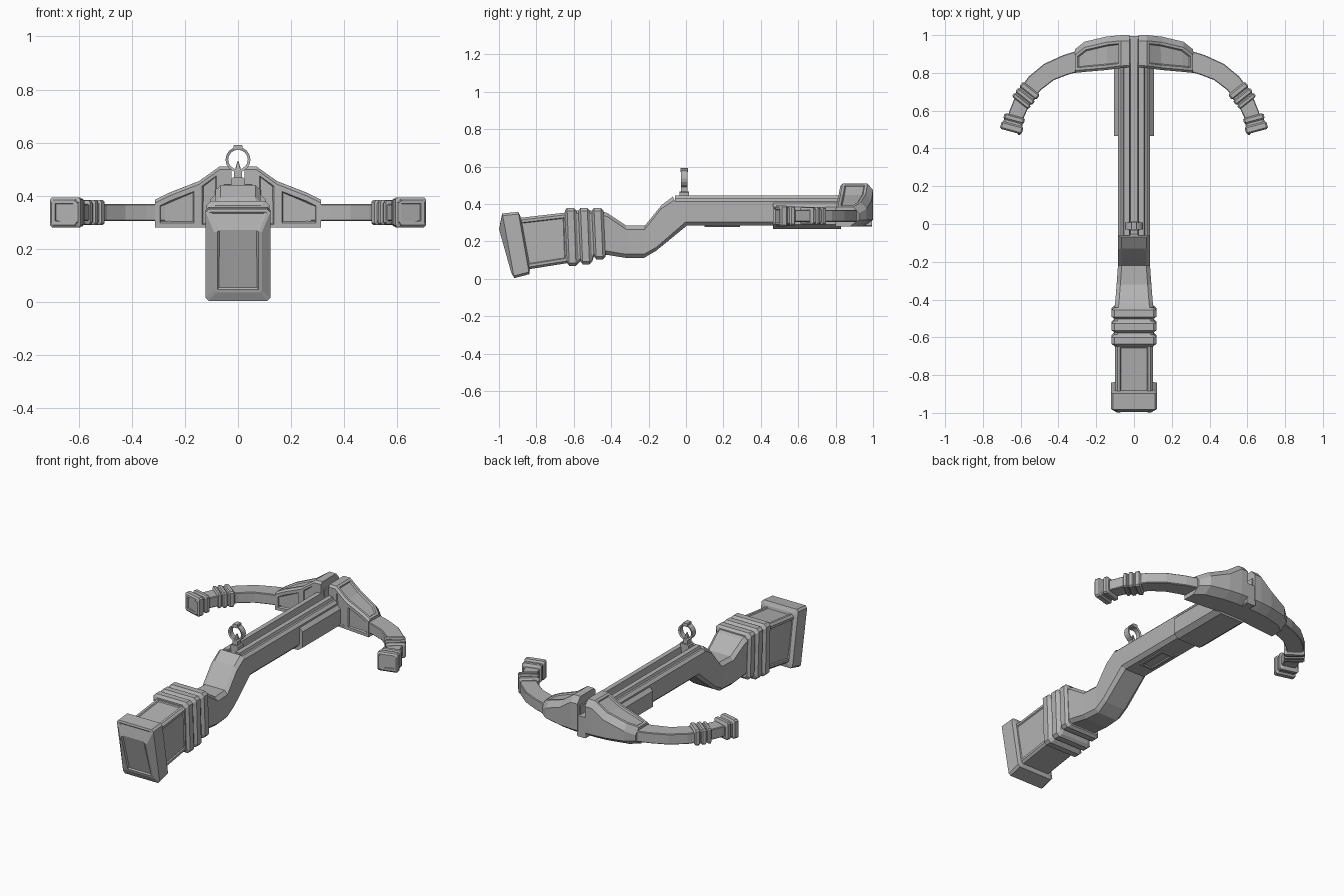
import bpy, bmesh, math
from mathutils import Vector

if "Cube" in bpy.data.objects:
    bpy.data.objects.remove(bpy.data.objects["Cube"], do_unlink=True)

GREY = (0.45, 0.45, 0.45, 1)
grey = bpy.data.materials.new("plain grey")
grey.use_nodes = True
grey.diffuse_color = GREY
grey.node_tree.nodes["Principled BSDF"].inputs["Base Color"].default_value = GREY
X, Z = Vector((1, 0, 0)), Vector((0, 0, 1))


def loft(name, rings, closed=False, mirror=False, recess=()):
    """Skin equal rings; recess holds (face test, border, depth)."""
    bm = bmesh.new()
    rows = [[bm.verts.new(p) for p in ring] for ring in rings]
    n = len(rows[0])
    for i in range(len(rows) if closed else len(rows) - 1):
        a, b = rows[i], rows[(i + 1) % len(rows)]
        for j in range(n):
            k = (j + 1) % n
            bm.faces.new((a[j], a[k], b[k], b[j]))
    if not closed:
        bm.faces.new(rows[0])
        bm.faces.new(rows[-1])
    bmesh.ops.recalc_face_normals(bm, faces=bm.faces[:])
    for test, border, depth in recess:
        bm.normal_update()
        chosen = [f for f in bm.faces if test(f.normal, f.calc_center_median())]
        bmesh.ops.inset_region(bm, faces=chosen, thickness=border, use_even_offset=True)
        bmesh.ops.inset_region(bm, faces=chosen, thickness=0.006, depth=-depth)
    mesh = bpy.data.meshes.new(name)
    bm.to_mesh(mesh)
    bm.free()
    mesh.materials.append(grey)
    obj = bpy.data.objects.new(name, mesh)
    bpy.context.collection.objects.link(obj)
    if mirror:
        obj.modifiers.new("Mirror", "MIRROR")
    return obj


def rect(c, side, up, a, b, ch):
    """Rectangle with cut corners around c."""
    pts = [(a - ch, -b), (a, ch - b), (a, b - ch), (a - ch, b),
           (ch - a, b), (-a, b - ch), (-a, ch - b), (ch - a, -b)]
    return [c + side * s + up * t for s, t in pts]


def stock(ty, tz, by, bz, w, ch=0.02):
    """Stock ring between a top point and a bottom point."""
    top, bot = Vector((0, ty, tz)), Vector((0, by, bz))
    half = (top - bot) / 2
    return rect((top + bot) / 2, X, half.normalized(), w, half.length, ch)


def box(name, x0, x1, y0, y1, z0, z1, ch=0.005, **kw):
    c = Vector(((x0 + x1) / 2, 0, (z0 + z1) / 2))
    return loft(name, [rect(c + Vector((0, y, 0)), X, Z, (x1 - x0) / 2, (z1 - z0) / 2, ch)
                       for y in (y0, y1)], **kw)


# Butt plate with a recessed rear panel
loft("butt_plate", [
    stock(-1.0, 0.27, -0.935, 0.035, 0.09, 0.008),
    stock(-0.982, 0.35, -0.918, 0.004, 0.122, 0.012),
    stock(-0.897, 0.358, -0.838, 0.025, 0.122, 0.012),
    stock(-0.885, 0.335, -0.835, 0.045, 0.105, 0.012),
], recess=[(lambda n, c: n.y < -0.9 and c.y < -0.95, 0.012, 0.008)])

# Stock block with framed sides and top
loft("stock_block", [
    stock(-0.9, 0.325, -0.85, 0.05, 0.1, 0.012),
    stock(-0.64, 0.355, -0.63, 0.085, 0.1, 0.012),
], recess=[(lambda n, c: n.x > 0.9, 0.014, 0.006),
           (lambda n, c: n.x < -0.9, 0.014, 0.006),
           (lambda n, c: n.z > 0.9, 0.014, 0.006)])

# Three raised bands around the grip
bands = []
for i in range(3):
    y = -0.648 + i * 0.072
    low = (0.07, 0.078, 0.105)[i]
    for dy, d in ((0, 0.016), (0.012, 0), (0.048, 0), (0.062, 0.014)):
        bands.append(stock(y + dy, 0.38 - d, y + dy + 0.012, low + d, 0.118 - d, 0.016))
loft("grip_bands", bands)

# Curved neck
loft("neck", [
    stock(-0.46, 0.365, -0.46, 0.13, 0.105),
    stock(-0.42, 0.352, -0.42, 0.128, 0.1),
    stock(-0.32, 0.285, -0.32, 0.112, 0.092),
    stock(-0.22, 0.285, -0.225, 0.112, 0.085),
    stock(-0.13, 0.395, -0.16, 0.15, 0.085),
    stock(-0.07, 0.44, 0.005, 0.285, 0.085),
])

# Barrel with a bolt groove between two rails
half = [(0.065, 0.285), (0.085, 0.305), (0.085, 0.415), (0.07, 0.43),
        (0.058, 0.43), (0.053, 0.445), (0.025, 0.445), (0.018, 0.405)]
profile = half + [(-x, z) for x, z in reversed(half)]
loft("barrel", [[Vector((x, y, z)) for x, z in profile] for y in (-0.06, 0.93)])

# Thicker fore end
fore = [(0.075, 0.268), (0.105, 0.29), (0.105, 0.385), (0.085, 0.405)]
fore += [(-x, z) for x, z in reversed(fore)]
loft("fore_end", [[Vector((x, y, z)) for x, z in fore] for y in (0.465, 0.83)])

# Plate under the barrel
box("trigger_plate", -0.045, 0.045, 0.1, 0.29, 0.277, 0.295, 0.003,
    recess=[(lambda n, c: n.z < -0.9, 0.012, 0.006)])

# Bow head: one half, mirrored, with recessed front and top panels
head = []
for x, yf, yb, zt in ((0.025, 0.828, 1.0, 0.51), (0.07, 0.825, 1.0, 0.51),
                      (0.147, 0.815, 0.992, 0.455), (0.262, 0.805, 0.965, 0.41),
                      (0.312, 0.8, 0.925, 0.385)):
    head.append([Vector((x, y, z)) for y, z in (
        (yf, 0.28), (yf, zt - 0.012), (yf + 0.012, zt), (yb - 0.03, zt),
        (yb, zt - 0.035), (yb, 0.315), (yb - 0.05, 0.28))])
loft("bow_head", head, mirror=True, recess=[
    (lambda n, c: n.y < -0.9 and c.x > 0.15, 0.018, 0.008),
    (lambda n, c: n.z > 0.6 and c.y > 0.83 and c.x > 0.08, 0.014, 0.008),
    (lambda n, c: n.y < -0.9 and 0.07 < c.x < 0.12, 0.012, 0.005)])
box("head_slot_floor", -0.03, 0.03, 0.83, 0.995, 0.28, 0.405)
box("slot_lip", 0.018, 0.032, 0.85, 0.98, 0.4, 0.46, 0.004, mirror=True)


# Bow limbs
def across(dx, dy):
    return Vector((-dy, dx, 0)).normalized()


limb = [(0.28, 0.866, 0.056, 1, -0.1), (0.36, 0.843, 0.053, 1, -0.32),
        (0.45, 0.805, 0.05, 1, -0.6), (0.525, 0.745, 0.048, 1, -0.9),
        (0.585, 0.665, 0.045, 0.55, -0.85), (0.62, 0.585, 0.042, 0.35, -0.95),
        (0.637, 0.53, 0.042, 0.26, -0.96)]
loft("limb", [rect(Vector((x, y, 0.337)), across(dx, dy), Z, w, 0.032, 0.004)
              for x, y, w, dx, dy in limb], mirror=True)


def sleeve(name, x, y, dx, dy, steps, **kw):
    """Ridged sleeve; steps are (distance, half width, half height)."""
    d = Vector((dx, dy, 0)).normalized()
    loft(name, [rect(Vector((x, y, 0.337)) + d * t, across(dx, dy), Z, a, b, 0.008)
                for t, a, b in steps], mirror=True, **kw)


sleeve("limb_collar", 0.573, 0.68, 0.62, -0.78, [
    (-0.05, 0.048, 0.036), (-0.042, 0.057, 0.047), (-0.022, 0.057, 0.047),
    (-0.016, 0.05, 0.041), (-0.008, 0.05, 0.041), (-0.002, 0.057, 0.047),
    (0.014, 0.057, 0.047), (0.02, 0.05, 0.041), (0.026, 0.05, 0.041),
    (0.031, 0.056, 0.045), (0.044, 0.056, 0.045), (0.05, 0.046, 0.036)])
sleeve("limb_tip", 0.642, 0.53, 0.26, -0.96, [
    (-0.045, 0.046, 0.038), (-0.038, 0.056, 0.052), (-0.02, 0.056, 0.052),
    (-0.012, 0.05, 0.045), (0.0, 0.052, 0.046), (0.008, 0.06, 0.056),
    (0.034, 0.06, 0.056), (0.042, 0.052, 0.047)],
    recess=[(lambda n, c: n.y < -0.9 and c.y < 0.5, 0.014, 0.007)])

# Ring sight on a short stem
ring = []
for i in range(16):
    a = i * math.tau / 16
    r = Vector((math.cos(a), 0, math.sin(a)))
    ring.append([Vector((0, -0.01, 0.536)) + r * d + Vector((0, y, 0))
                 for d, y in ((0.037, -0.014), (0.047, -0.018), (0.047, 0.018), (0.037, 0.014))])
loft("sight_ring", ring, closed=True)
box("sight_stem", -0.026, 0.026, -0.035, 0.015, 0.4, 0.468, 0.006)
box("sight_neck", -0.016, 0.016, -0.028, 0.008, 0.46, 0.497, 0.004)
box("sight_top_tab", -0.017, 0.017, -0.03, 0.01, 0.572, 0.592, 0.004)
loft("sight_post", [rect(Vector((0, -0.01, z)), X, Vector((0, 1, 0)), w, w, w / 4)
                    for z, w in ((0.49, 0.012), (0.51, 0.008), (0.53, 0.002))])
